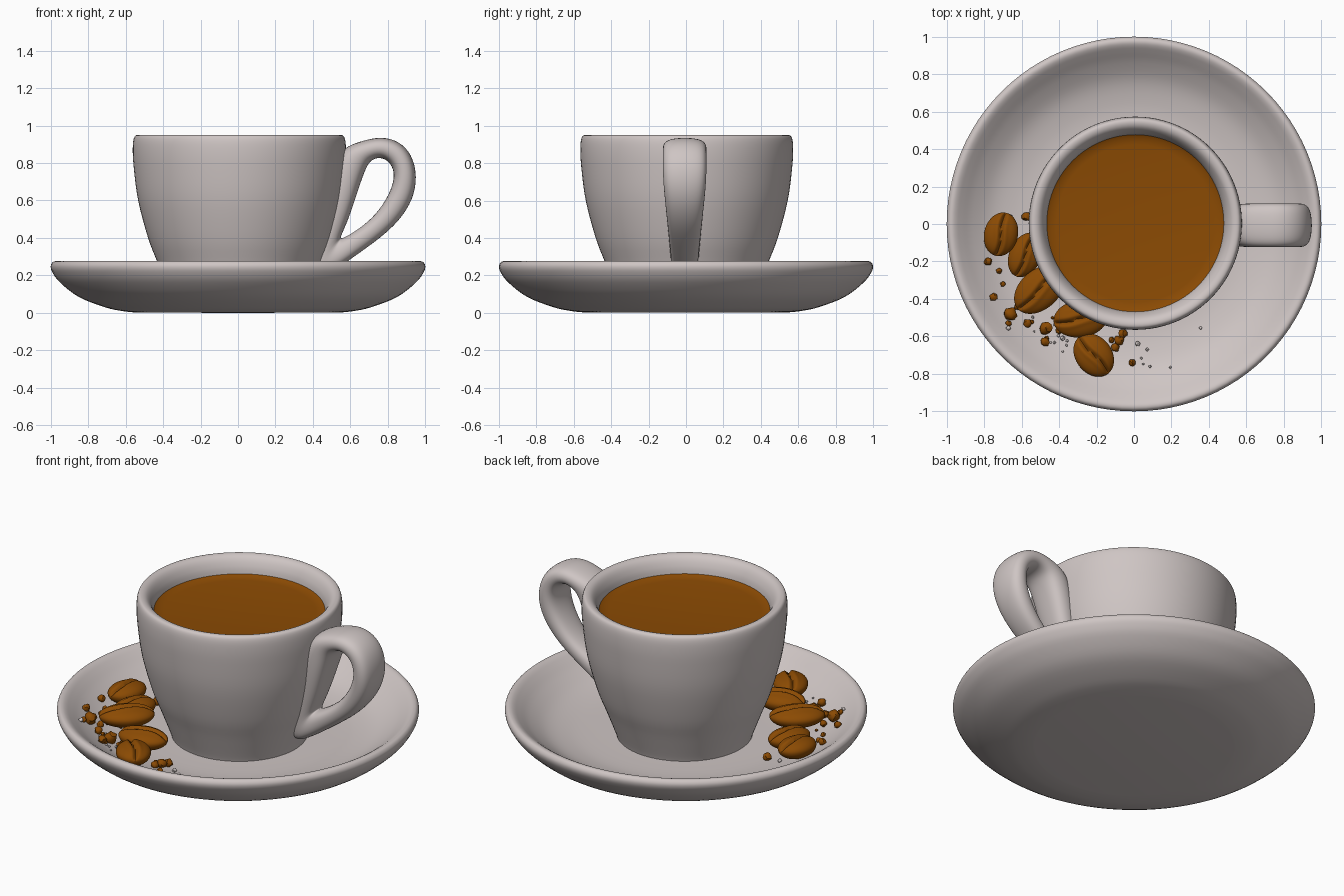
import bpy, bmesh, math, random
from mathutils import Vector, Matrix

random.seed(4)
cube = bpy.data.objects.get("Cube")
if cube:
    bpy.data.objects.remove(cube)


def material(name, rgb):
    m = bpy.data.materials.new(name)
    m.use_nodes = True
    m.diffuse_color = (*rgb, 1)
    bsdf = m.node_tree.nodes["Principled BSDF"]
    bsdf.inputs["Base Color"].default_value = (*rgb, 1)
    bsdf.inputs["Roughness"].default_value = 0.5
    return m


ceramic = material("warm grey ceramic", (0.62, 0.56, 0.55))
coffee = material("coffee brown", (0.26, 0.07, 0.001))


def finish(bm, name, mat, angle=50):
    bmesh.ops.recalc_face_normals(bm, faces=bm.faces)
    mesh = bpy.data.meshes.new(name)
    bm.to_mesh(mesh)
    bm.free()
    mesh.materials.append(mat)
    ob = bpy.data.objects.new(name, mesh)
    bpy.context.collection.objects.link(ob)
    bpy.ops.object.select_all(action="DESELECT")
    ob.select_set(True)
    bpy.context.view_layer.objects.active = ob
    bpy.ops.object.shade_smooth_by_angle(angle=math.radians(angle))
    return ob


def smooth_path(points, steps=4):
    """Catmull-Rom curve through the points."""
    p = [Vector(q) for q in points]
    p = [p[0]] + p + [p[-1]]
    out = []
    for a, b, c, d in zip(p, p[1:], p[2:], p[3:]):
        for k in range(steps):
            t = k / steps
            out.append(0.5 * (2 * b + (c - a) * t + (2 * a - 5 * b + 4 * c - d) * t * t
                              + (3 * b - a - 3 * c + d) * t ** 3))
    return out + [p[-1]]


def lathe(name, profile, mat, center=(0, 0)):
    """Turn an (r, z) profile around a vertical axis."""
    bm = bmesh.new()
    verts = [bm.verts.new((r, 0, z)) for r, z in profile]
    edges = [bm.edges.new(pair) for pair in zip(verts, verts[1:])]
    bmesh.ops.spin(bm, geom=verts + edges, axis=(0, 0, 1), cent=(0, 0, 0),
                   angle=math.tau, steps=96)
    bmesh.ops.remove_doubles(bm, verts=bm.verts, dist=0.0005)
    bm.transform(Matrix.Translation((*center, 0)))
    finish(bm, name, mat)


# Saucer
saucer_top = [(0.3, 0.105), (0.55, 0.107), (0.67, 0.12), (0.77, 0.148),
              (0.86, 0.2), (0.92, 0.246), (0.95, 0.268)]
saucer_under = [(0.55, 0.002), (0.62, 0.01), (0.71, 0.03), (0.85, 0.085),
                (0.95, 0.162), (0.99, 0.215), (1.0, 0.248), (0.99, 0.27), (0.972, 0.276)]
lathe("saucer", [(0, 0)] + smooth_path(saucer_under + saucer_top[::-1]) + [(0, 0.105)], ceramic)


def floor_height(r):
    for (a, za), (b, zb) in zip(saucer_top, saucer_top[1:]):
        if r <= b:
            return za + (zb - za) * (r - a) / (b - a)
    return saucer_top[-1][1]


# Cup and its filling
cup_center = (0.007, 0.004)
cup_wall = [(0.375, 0.1), (0.388, 0.14), (0.437, 0.27), (0.487, 0.4), (0.54, 0.6),
            (0.564, 0.78), (0.569, 0.88), (0.562, 0.935), (0.543, 0.95),
            (0.513, 0.94), (0.488, 0.905), (0.472, 0.85), (0.455, 0.7)]
lathe("cup", [(0, 0.1)] + smooth_path(cup_wall) + [(0, 0.7)], ceramic, cup_center)
lathe("coffee_surface", [(0, 0.8), (0.465, 0.8), (0.473, 0.853), (0.455, 0.843),
                         (0.42, 0.838), (0, 0.836)], coffee, cup_center)

# Handle: closed ring of rounded sections, each (outer x, outer z, inner x, inner z)
ring = [(0.76, 0.943, 0.76, 0.832), (0.86, 0.918, 0.803, 0.812), (0.93, 0.845, 0.83, 0.77),
        (0.957, 0.727, 0.835, 0.715), (0.935, 0.605, 0.808, 0.63), (0.86, 0.49, 0.735, 0.52),
        (0.757, 0.398, 0.645, 0.447), (0.63, 0.308, 0.575, 0.405), (0.5, 0.215, 0.55, 0.395),
        (0.36, 0.15, 0.545, 0.405),
        (0.45, 0.5, 0.587, 0.49), (0.49, 0.7, 0.645, 0.67), (0.53, 0.87, 0.685, 0.785),
        (0.65, 0.915, 0.715, 0.82)]
sides = 12
bm = bmesh.new()
loops = []
for ox, oz, ix, iz in ring:
    outer, inner = Vector((ox, 0, oz)), Vector((ix, 0, iz))
    mid, arm = (outer + inner) / 2, (outer - inner) / 2 * 1.04
    half = 0.075 + 0.045 * min(1, max(0, (mid.z - 0.3) / 0.4))
    loop = []
    for k in range(sides):
        c, s = math.cos(math.tau * k / sides), math.sin(math.tau * k / sides)
        u = math.copysign(abs(c) ** 0.75, c)
        v = math.copysign(abs(s) ** 0.75, s)
        loop.append(bm.verts.new(mid + arm * u + Vector((0, half * v - 0.007, 0))))
    loops.append(loop)
for a, b in zip(loops, loops[1:] + loops[:1]):
    for k in range(sides):
        n = (k + 1) % sides
        bm.faces.new((a[k], a[n], b[n], b[k]))
handle = finish(bm, "handle", ceramic, 180)
subsurf = handle.modifiers.new("smooth", "SUBSURF")
subsurf.levels = subsurf.render_levels = 2


# Coffee beans: flattened ellipsoids with a wavy groove along the upper side
def bean(name, x, y, lift, angle, length, width):
    bm = bmesh.new()
    bmesh.ops.create_uvsphere(bm, u_segments=56, v_segments=28, radius=1,
                              matrix=Matrix.Rotation(math.pi / 2, 4, "Y"))
    for v in bm.verts:
        px, py, pz = v.co
        if pz > 0:
            off = py - 0.1 * math.sin(px * 3)
            pz = 0.8 * pz - 0.32 * math.exp(-(off / 0.1) ** 2) * min(1, 2 * pz)
            pz += 0.08 * math.exp(-((abs(off) - 0.25) / 0.12) ** 2) * (1 - px * px)
        v.co = (px * length, py * width, pz * 0.064)
    z = floor_height(math.hypot(x, y)) + lift
    bm.transform(Matrix.Translation((x, y, z)) @ Matrix.Rotation(math.radians(angle), 4, "Z"))
    finish(bm, name, coffee, 60)


beans = [(-0.71, -0.055, 0.06, 76, 0.118, 0.09), (-0.58, -0.165, 0.06, 65, 0.125, 0.085),
         (-0.505, -0.35, 0.1, 42, 0.155, 0.105), (-0.285, -0.505, 0.085, 8, 0.145, 0.1),
         (-0.215, -0.7, 0.06, -52, 0.125, 0.097)]
for i, values in enumerate(beans):
    bean(f"coffee_bean_{i + 1}", *values)


# Crumbs scattered on the saucer
def crumbs(name, spots, mat):
    bm = bmesh.new()
    for x, y, size in spots:
        made = bmesh.ops.create_icosphere(bm, subdivisions=2, radius=size)["verts"]
        base = Vector((x, y, floor_height(math.hypot(x, y)) + size * 0.7))
        for v in made:
            v.co = base + v.co * random.uniform(0.85, 1.15)
    finish(bm, name, mat, 40)


def scatter(count, start, end, smallest, largest):
    spots = []
    for i in range(count):
        a, r = math.radians(random.uniform(start, end)), random.uniform(0.63, 0.8)
        spots.append((r * math.cos(a), r * math.sin(a), random.uniform(smallest, largest)))
    return spots


crumbs("large_crumbs", [
    (-0.66, -0.48, 0.036), (-0.47, -0.555, 0.036), (-0.475, -0.63, 0.024),
    (-0.57, -0.53, 0.022), (-0.575, 0.04, 0.024), (-0.78, -0.2, 0.021),
    (-0.72, -0.25, 0.015), (-0.75, -0.39, 0.021), (-0.7, -0.32, 0.014),
    (-0.01, -0.74, 0.018), (-0.08, -0.62, 0.026), (-0.1, -0.66, 0.022),
    (-0.06, -0.585, 0.024), (-0.62, -0.44, 0.02), (-0.67, -0.53, 0.016),
    (-0.4, -0.57, 0.018), (-0.12, -0.62, 0.016)] + scatter(8, 205, 235, 0.007, 0.012), coffee)
crumbs("tiny_crumbs", [(0.02, -0.64, 0.013), (-0.38, -0.61, 0.013), (0.355, -0.555, 0.008),
                       (-0.66, 0.04, 0.011), (-0.67, -0.555, 0.012)]
       + scatter(20, 205, 285, 0.005, 0.009), ceramic)
